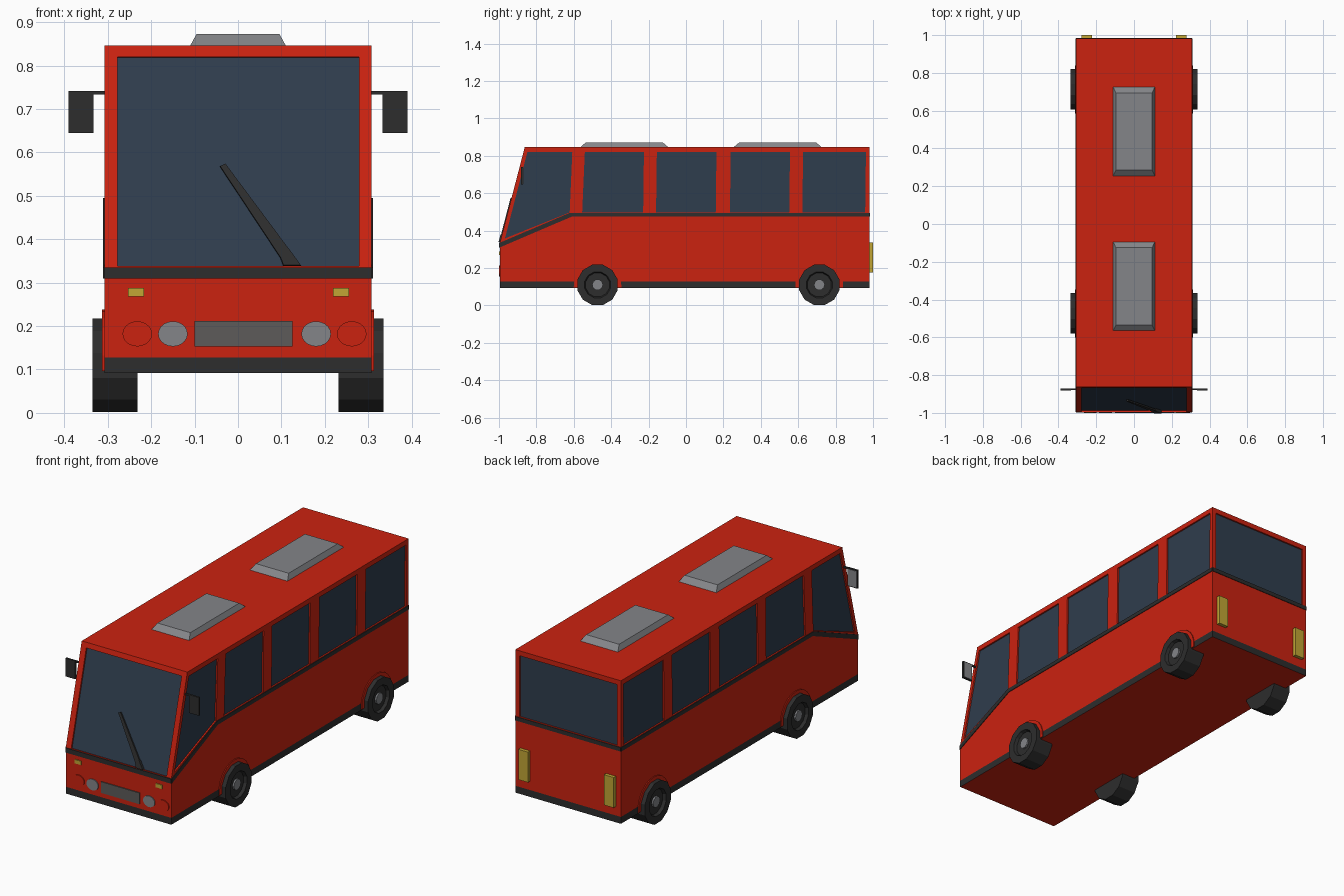
import bpy, bmesh, math
from mathutils import Vector as V

if "Cube" in bpy.data.objects:
    bpy.data.objects.remove(bpy.data.objects["Cube"])


def mat(name, rgb):
    m = bpy.data.materials.new(name)
    m.diffuse_color = (*rgb, 1)
    m.use_nodes = True
    m.node_tree.nodes["Principled BSDF"].inputs["Base Color"].default_value = m.diffuse_color
    return m


RED = mat("body red", (0.60, 0.016, 0.005))
GLASS = mat("window glass", (0.028, 0.047, 0.075))
DARK = mat("dark rubber", (0.026, 0.026, 0.026))
GREY = mat("light grey", (0.23, 0.235, 0.25))
GRILLE = mat("grille grey", (0.11, 0.105, 0.10))
YELLOW = mat("lamp yellow", (0.54, 0.38, 0.035))

W, FRONT, BACK, BOTTOM, ROOF = 0.308, -0.995, 0.982, 0.092, 0.846
KNEE, ROOF_FRONT = 0.335, -0.862          # windscreen foot height, roof front edge
SLOPE = V((0, ROOF_FRONT - FRONT, ROOF - KNEE)).normalized()
OUT = V((0, -SLOPE.z, SLOPE.y))           # windscreen outward normal


def prism(bm, pts, vec):
    """Closed solid: polygon pts swept along vec; returns the end cap."""
    vec = V(vec)
    a = [bm.verts.new(p) for p in pts]
    b = [bm.verts.new(V(p) + vec) for p in pts]
    n = len(a)
    bm.faces.new(a[::-1])
    for i in range(n):
        bm.faces.new((a[i], a[(i + 1) % n], b[(i + 1) % n], b[i]))
    return bm.faces.new(b)


def finish(bm, name, *mats):
    bmesh.ops.recalc_face_normals(bm, faces=bm.faces[:])
    me = bpy.data.meshes.new(name)
    bm.to_mesh(me)
    bm.free()
    for m in mats:
        me.materials.append(m)
    ob = bpy.data.objects.new(name, me)
    bpy.context.collection.objects.link(ob)
    return ob


def part(name, material, *solids):
    bm = bmesh.new()
    for pts, vec in solids:
        prism(bm, pts, vec)
    return finish(bm, name, material)


def side(yz, x):
    return [(x, y, z) for y, z in yz]


def face_y(xz, y):
    return [(x, y, z) for x, z in xz]


def rect(a0, a1, b0, b1):
    return [(a0, b0), (a1, b0), (a1, b1), (a0, b1)]


def ellipse(ca, cb, ra, rb, n, t0=0.0):
    return [(ca + ra * math.cos(t0 + math.tau * i / n),
             cb + rb * math.sin(t0 + math.tau * i / n)) for i in range(n)]


def screen(xz, off):
    """Points on the sloped windscreen plane, pushed outward by off."""
    k = SLOPE.y / SLOPE.z
    return [V((x, FRONT + (z - KNEE) * k, z)) + OUT * off for x, z in xz]


# Body shell with dark skirt
bm = bmesh.new()
prism(bm, side([(FRONT, BOTTOM), (FRONT, KNEE), (ROOF_FRONT, ROOF),
                (BACK, ROOF), (BACK, BOTTOM)], -W), (2 * W, 0, 0))
bmesh.ops.bisect_plane(bm, geom=bm.verts[:] + bm.edges[:] + bm.faces[:],
                       plane_co=(0, 0, 0.128), plane_no=(0, 0, 1))
bm.normal_update()
for f in bm.faces:
    if f.calc_center_median().z < 0.128 and abs(f.normal.z) < 0.5:
        f.material_index = 1
body = finish(bm, "bus_body", RED, DARK)

# Window outlines (y, z) on the sides, plus rear window and windscreen (x, z)
side_windows = [[(-0.968, 0.358), (-0.848, 0.82), (-0.608, 0.82), (-0.622, 0.497)]]
for y0, y1 in ((-0.555, -0.225), (-0.16, 0.163), (0.235, 0.556), (0.622, 0.962)):
    lean0 = 0.014 if y0 < -0.5 else 0.004
    side_windows.append([(y0, 0.497), (y0 + lean0, 0.82), (y1, 0.82), (y1 - 0.004, 0.497)])
rear = rect(-0.285, 0.285, 0.497, 0.82)
wind = rect(-0.277, 0.279, 0.338, 0.82)
D = 0.01                                   # recess depth


def window_solids(top, depth):
    """Solids from -depth below each panel up to height top above it."""
    t = top + depth
    out = [(side(w, s * (W - depth)), (s * t, 0, 0)) for w in side_windows for s in (-1, 1)]
    out.append((face_y(rear, BACK - depth), (0, t, 0)))
    out.append((screen(wind, -depth), OUT * t))
    return out


cutter = part("window_cutter", RED, *window_solids(0.02, D))
cutter.hide_render = True
mod = body.modifiers.new("window recesses", "BOOLEAN")
mod.operation, mod.solver, mod.object = "DIFFERENCE", "EXACT", cutter
bpy.context.view_layer.objects.active = body
bpy.ops.object.modifier_apply(modifier=mod.name)
bpy.data.objects.remove(cutter)
part("window_glass", GLASS, *window_solids(-D + 0.002, D))

# Belt line around the body
belt = [(FRONT, 0.31), (FRONT, KNEE), (-0.62, 0.495), (BACK, 0.495), (BACK, 0.474), (-0.612, 0.474)]
part("belt_trim", DARK,
     *[(side(belt, s * W), (s * 0.003, 0, 0)) for s in (-1, 1)],
     (face_y(rect(-W, W, 0.31, KNEE), FRONT), (0, -0.004, 0)),
     (face_y(rect(-W, W, 0.474, 0.495), BACK), (0, 0.003, 0)))

# Front lamps and grille
F = (0, -0.005, 0)
part("grille", GRILLE, (face_y(rect(-0.10, 0.125, 0.153, 0.212), FRONT), F))
part("headlights", GREY, *[(face_y(ellipse(x, 0.182, 0.034, 0.029, 20), FRONT), F) for x in (-0.15, 0.18)])
part("red_front_lamps", RED, *[(face_y(ellipse(x, 0.182, 0.034, 0.029, 20), FRONT), F) for x in (-0.232, 0.262)])
part("indicators", YELLOW, *[(face_y(rect(x, x + 0.037, 0.268, 0.288), FRONT), F) for x in (-0.253, 0.219)])

# Tail lights
part("tail_lights", YELLOW, *[(face_y(rect(x - 0.028, x + 0.028, 0.175, 0.335), BACK), (0, 0.018, 0))
                              for x in (-0.25, 0.25)])

# Windscreen wiper
part("wiper", DARK,
     (screen([(0.105, 0.338), (0.145, 0.338), (0.116, 0.378), (0.098, 0.357)], -0.008), OUT * 0.016),
     (screen([(0.098, 0.357), (0.116, 0.378), (-0.029, 0.573), (-0.041, 0.567)], -0.004), OUT * 0.009))

# Mirrors with arms
part("mirrors", DARK,
     *[(face_y(rect(s * 0.333, s * 0.39, 0.645, 0.741), -0.872), (0, -0.01, 0)) for s in (-1, 1)],
     *[(face_y(rect(s * 0.29, s * 0.335, 0.733, 0.741), -0.872), (0, -0.008, 0)) for s in (-1, 1)])
part("mirror_faces", GREY,
     *[(face_y(rect(s * 0.337, s * 0.386, 0.65, 0.736), -0.872), (0, 0.002, 0)) for s in (-1, 1)])

# Roof vents: tapered boxes
bm = bmesh.new()
for yc in (-0.33, 0.49):
    top = prism(bm, [(x, yc + y, ROOF) for x, y in rect(-0.11, 0.11, -0.235, 0.235)], (0, 0, 0.026))
    for v in top.verts:
        v.co.x *= 0.87
        v.co.y = yc + (v.co.y - yc) * 0.87
finish(bm, "roof_vents", GREY)

# Wheels, hubs and arch lips
for yc, place in ((-0.473, "front"), (0.713, "rear")):
    for s, hand in ((1, "right"), (-1, "left")):
        bm = bmesh.new()
        cap = prism(bm, side(ellipse(yc, 0.1095, 0.1115, 0.1115, 12, math.pi / 12), s * 0.232), (s * 0.103, 0, 0))
        bmesh.ops.recalc_face_normals(bm, faces=bm.faces[:])
        bmesh.ops.inset_region(bm, faces=[cap], thickness=0.04, depth=0)
        bmesh.ops.inset_region(bm, faces=[cap], thickness=0.006, depth=-0.016)
        finish(bm, f"{place}_{hand}_wheel", DARK)
        part(f"{place}_{hand}_hub", GREY, (side(ellipse(yc, 0.11, 0.029, 0.029, 10), s * 0.31), (s * 0.018, 0, 0)))
        lip = [(yc + 0.128 * math.cos(t), 0.11 + 0.128 * math.sin(t))
               for t in (math.radians(a) for a in range(-6, 187, 16))]
        part(f"{place}_{hand}_arch", RED, (side(lip, s * 0.30), (s * 0.013, 0, 0)))
